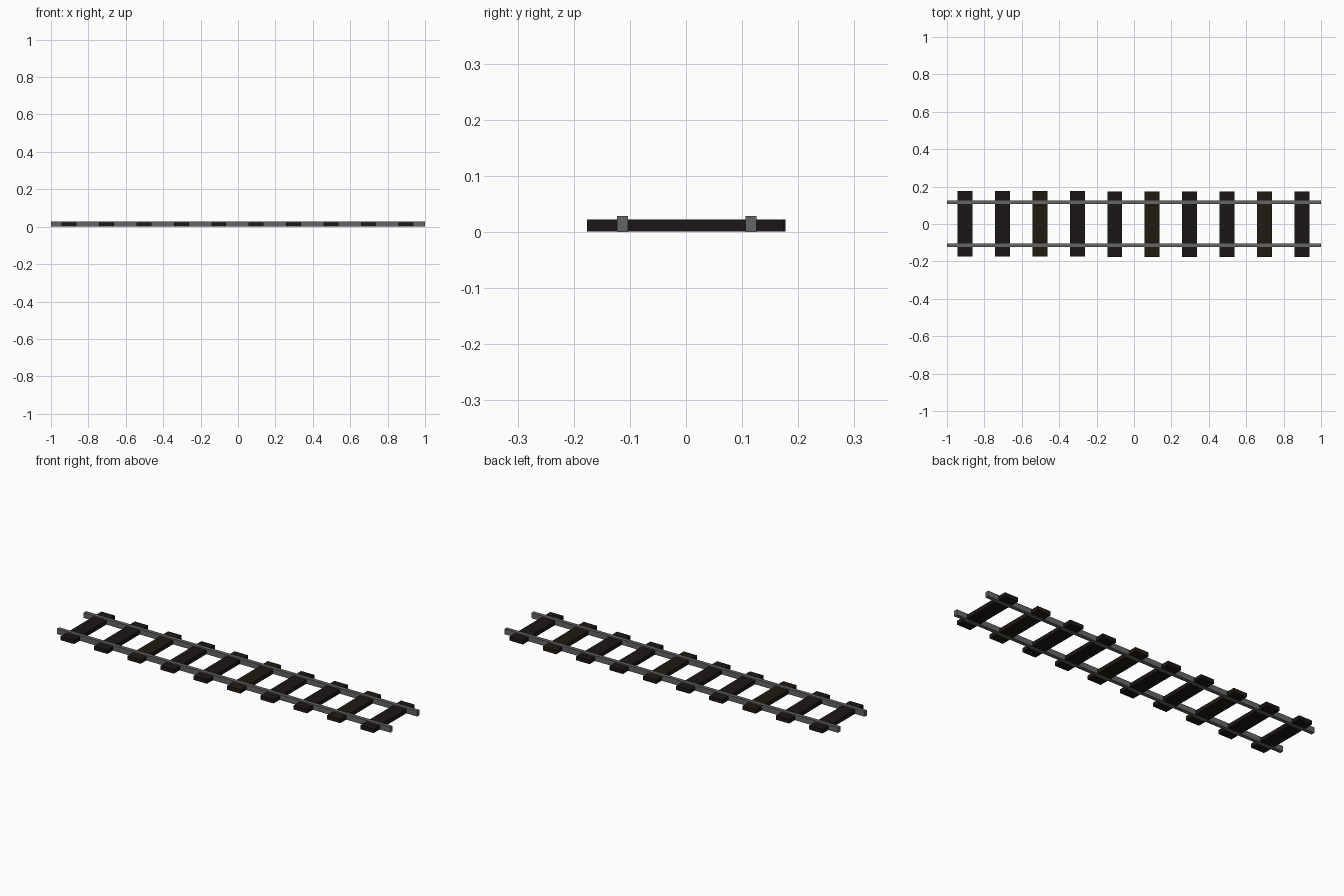
import bpy
import bmesh
from mathutils import Matrix

if "Cube" in bpy.data.objects:
    bpy.data.objects.remove(bpy.data.objects["Cube"])


def material(name, rgb):
    mat = bpy.data.materials.new(name)
    mat.diffuse_color = (*rgb, 1)
    mat.use_nodes = True
    mat.node_tree.nodes["Principled BSDF"].inputs["Base Color"].default_value = mat.diffuse_color
    return mat


def box(name, x, y, z, mat):
    """Box from (min, max) ranges on each axis."""
    ranges = (x, y, z)
    centre = [(a + b) / 2 for a, b in ranges]
    size = [b - a for a, b in ranges]
    bm = bmesh.new()
    bmesh.ops.create_cube(bm, size=1, matrix=Matrix.LocRotScale(None, None, size))
    mesh = bpy.data.meshes.new(name)
    bm.to_mesh(mesh)
    bm.free()
    mesh.materials.append(mat)
    obj = bpy.data.objects.new(name, mesh)
    obj.location = centre
    bpy.context.collection.objects.link(obj)
    return obj


steel = material("steel", (0.13, 0.13, 0.13))
dark_wood = material("dark_wood", (0.012, 0.008, 0.008))
brown_wood = material("brown_wood", (0.015, 0.010, 0.006))

# Two long rails
box("rail_front", (-1, 1), (-0.123, -0.103), (0, 0.029), steel)
box("rail_back", (-1, 1), (0.106, 0.126), (0, 0.029), steel)

# Ten wooden sleepers; the left four sit slightly further back
for i in range(10):
    x = -0.903 + 0.2 * i
    y = 0.002 if i < 4 else -0.001
    wood = brown_wood if i in (2, 5, 8) else dark_wood
    box(f"sleeper_{i + 1}", (x - 0.04, x + 0.04), (y - 0.175, y + 0.175),
        (0.001, 0.0225), wood)
